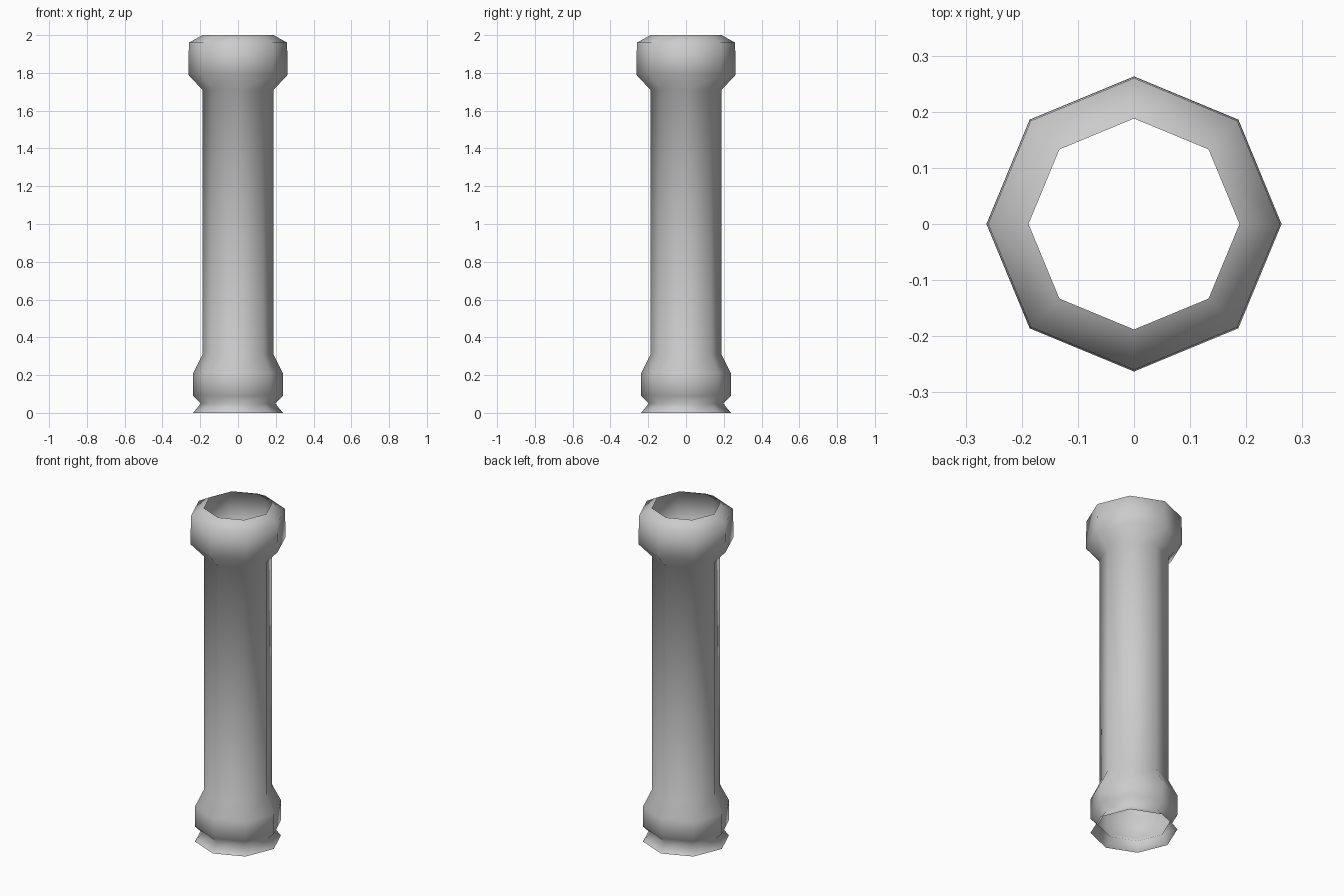
import bpy, bmesh, math

if "Cube" in bpy.data.objects:
    bpy.data.objects.remove(bpy.data.objects["Cube"])

SIDES = 8

# one plain grey for the whole pillar
grey = bpy.data.materials.new("plain_grey")
grey.diffuse_color = (0.6, 0.6, 0.6, 1.0)
grey.use_nodes = True
grey.node_tree.nodes["Principled BSDF"].inputs["Base Color"].default_value = grey.diffuse_color

# (radius, height) outline from the flared foot to the open top rim
profile = [
    (0.238, 0.0), (0.197, 0.05),      # flared foot and neck
    (0.238, 0.09), (0.238, 0.21),     # base bulge
    (0.188, 0.31), (0.188, 1.71),     # shaft
    (0.263, 1.79), (0.26, 1.96),      # head collar
    (0.188, 2.0),                     # open rim
]

bm = bmesh.new()
rings = []
for r, z in profile:
    rings.append([bm.verts.new((r * math.cos(2 * math.pi * i / SIDES),
                                r * math.sin(2 * math.pi * i / SIDES), z))
                  for i in range(SIDES)])

# skin neighbouring rings, leaving both ends open
for low, high in zip(rings, rings[1:]):
    for i in range(SIDES):
        j = (i + 1) % SIDES
        face = bm.faces.new((low[i], low[j], high[j], high[i]))
        face.smooth = True

mesh = bpy.data.meshes.new("hollow_pillar")
bm.to_mesh(mesh)
bm.free()
mesh.materials.append(grey)
pillar = bpy.data.objects.new("hollow_pillar", mesh)
bpy.context.collection.objects.link(pillar)
